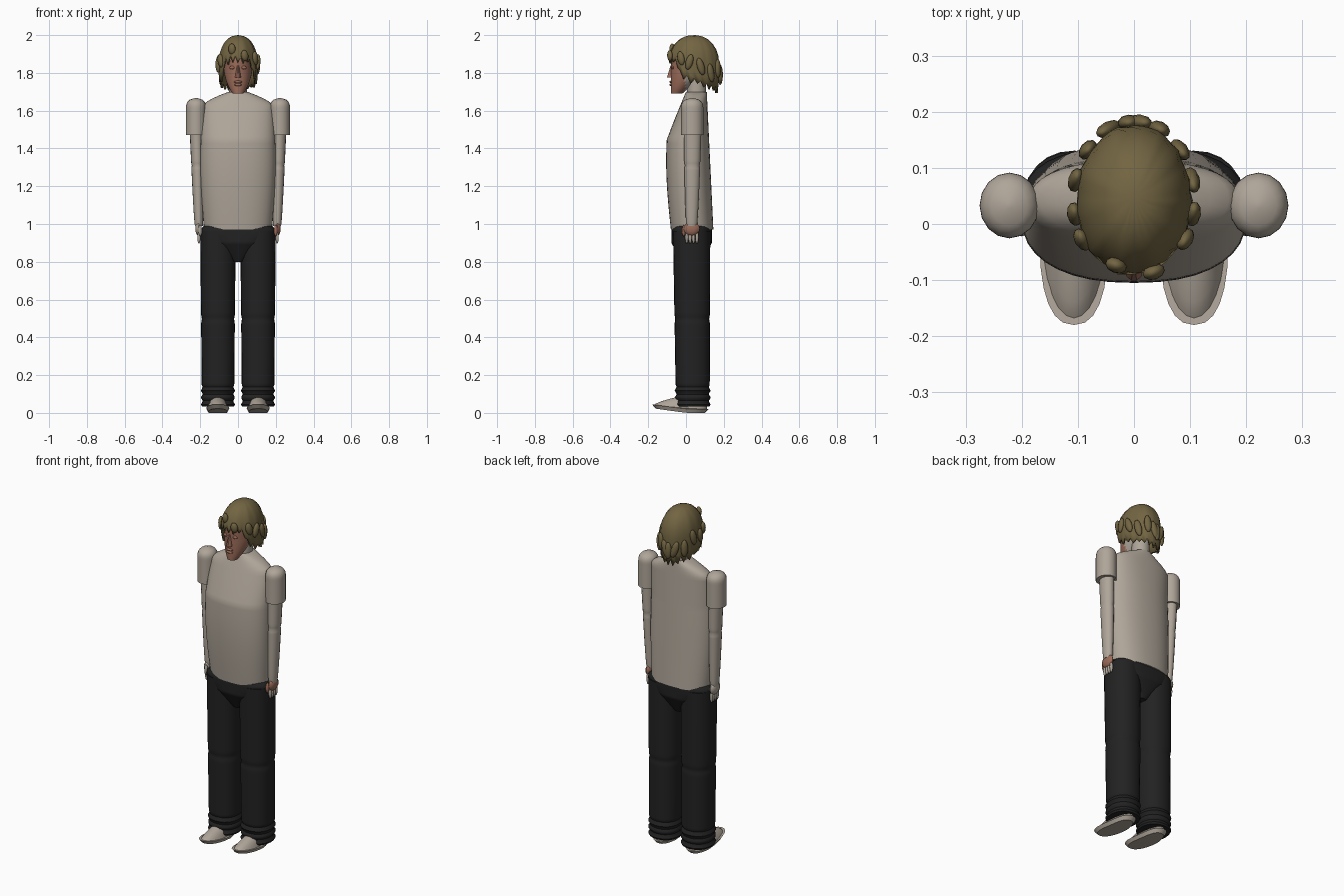
import bpy, bmesh, math, random
from mathutils import Matrix, Vector

random.seed(4)
default = bpy.data.objects.get("Cube")
if default:
    bpy.data.objects.remove(default, do_unlink=True)


def material(name, red, green, blue):
    made = bpy.data.materials.new(name)
    made.use_nodes = True
    color = (red, green, blue, 1)
    made.diffuse_color = color
    shader = next(n for n in made.node_tree.nodes if n.type == 'BSDF_PRINCIPLED')
    shader.inputs["Base Color"].default_value = color
    return made


beige = material("beige", .43, .38, .32)
black = material("soft_black", .016, .016, .016)
skin = material("skin", .33, .15, .1)
blond = material("dark_blond", .17, .13, .055)


def finish(name, bm, materials, sharp_angle=40):
    bmesh.ops.recalc_face_normals(bm, faces=bm.faces)
    for face in bm.faces:
        face.smooth = True
    mesh = bpy.data.meshes.new(name)
    bm.to_mesh(mesh)
    bm.free()
    mesh.set_sharp_from_angle(angle=math.radians(sharp_angle))
    for entry in materials:
        mesh.materials.append(entry)
    obj = bpy.data.objects.new(name, mesh)
    bpy.context.collection.objects.link(obj)
    return obj


def mix(start, end, t):
    return start + (end - start) * t


def ramp(t, start):
    return max(0, (t - start) / (1 - start))


def crease(t, place):
    return math.exp(-((t - place) * 60) ** 2)


def squarish(value, power):
    return math.copysign(abs(value) ** (2 / power), value)


def loft(name, color, bottom, top, shape, rows=12, sides=24, power=2):
    """Skin rounded sections; shape(t) gives centre x, half width, front y, back y."""
    bm = bmesh.new()
    loops = []
    for row in range(rows + 1):
        t = row / rows
        x, width, front, back = shape(t)
        loop = []
        for i in range(sides):
            angle = math.tau * i / sides
            across = squarish(math.cos(angle), power)
            along = squarish(math.sin(angle), power)
            loop.append(bm.verts.new((x + width * across,
                                      mix(front, back, (along + 1) / 2),
                                      mix(bottom, top, t))))
        loops.append(loop)
    for low, high in zip(loops, loops[1:]):
        for i in range(sides):
            bm.faces.new((low[i - 1], low[i], high[i], high[i - 1]))
    bm.faces.new(loops[0])
    bm.faces.new(loops[-1])
    return finish(name, bm, [color])


def blob(name, color, place, size, turn=0, tilt=0):
    bm = bmesh.new()
    bmesh.ops.create_uvsphere(bm, u_segments=10, v_segments=8, radius=1)
    bm.transform(Matrix.Translation(place) @ Matrix.Rotation(turn, 4, 'Z')
                 @ Matrix.Rotation(tilt, 4, 'Y') @ Matrix.Diagonal((*size, 1)))
    return finish(name, bm, [color], sharp_angle=60)


# Shirt: full chest, sloping shoulders, closing to the collar
def shirt_shape(t):
    swell = math.sin(math.pi * t)
    width = .18 + .02 * swell - .13 * ramp(t, .9) ** 1.5
    front = -.08 - .025 * swell + .08 * ramp(t, .65)
    return 0, width, front, mix(.145, .11, t)


loft("shirt", beige, .97, 1.7, shirt_shape, rows=40, sides=36, power=2.3)
loft("neck", beige, 1.66, 1.82, lambda t: (0, .047, .005, .105), rows=2)


# Trouser seat tapering down to the crotch
def seat_shape(t):
    width = .2 * min(1, .15 + 1.2 * t) - .03 * ramp(t, .85)
    depth = .107 * min(1, .5 + t) - .01 * ramp(t, .85)
    return 0, width, .03 - depth, .03 + depth


loft("trouser_seat", black, .8, 1, seat_shape, rows=20, sides=32, power=2.6)


def build_limbs(side, label, palm_color):
    # Trouser leg with a knee seam and a rumpled cuff
    def leg_shape(t):
        rumple = .005 * math.sin(math.tau * t / .04) if t < .12 else 0
        width = mix(.085, .094, t) + rumple - .004 * crease(t, .5)
        middle, depth = mix(.036, .03, t), width * 1.05
        return side * .106, width, middle - depth, middle + depth

    # Shoe sole and the upper narrowing to the ankle
    def sole_shape(t):
        return side * .107, mix(.05, .061, t), mix(-.16, -.18, t), mix(.1, .12, t)

    def upper_shape(t):
        return side * .107, mix(.056, .036, t), mix(-.17, -.04, t ** 1.3), .11

    # Short sleeve with a domed shoulder
    def sleeve_shape(t):
        radius = .053 * math.sqrt(1.01 - ramp(t, .7) ** 3)
        return side * .222, radius, .033 - radius * 1.1, .033 + radius * 1.1

    # Bare arm thinning to the wrist, with an elbow crease
    def arm_shape(t):
        radius = .021 + .015 * t ** .6 - .003 * crease(t, .63)
        middle, depth = mix(.03, .035, t), radius * 1.3
        return side * mix(.207, .22, t), radius, middle - depth, middle + depth

    loft(label + "_trouser_leg", black, .035, .96, leg_shape, rows=90, power=2.2)
    sole = loft(label + "_shoe_sole", beige, 0, .02, sole_shape, rows=2, power=2.4)
    upper = loft(label + "_shoe_upper", beige, .018, .08, upper_shape, rows=6)
    for shoe in (sole, upper):
        for vert in shoe.data.vertices:
            vert.co.z += max(0, -vert.co.y) * .14
    loft(label + "_sleeve", beige, 1.47, 1.667, sleeve_shape, rows=24, sides=16)
    loft(label + "_arm", beige, .99, 1.5, arm_shape, rows=40, sides=16)

    # Hand: palm, four fingers and a thumb
    blob(label + "_palm", palm_color, (side * .209, .03, .975), (.018, .043, .037))
    for k in range(4):
        blob(label + "_finger", beige, (side * .207, .004 + k * .018, .93),
             (.009, .009, .034))
    blob(label + "_thumb", palm_color, (side * .2, -.012, .965), (.01, .01, .03))


build_limbs(1, "left", skin)
build_limbs(-1, "right", beige)


# Head: skin on the face, beige behind the jaw
def head_shape(t):
    width = .076 * math.sin(math.pi * mix(.08, .83, t)) ** .7
    return 0, width, -.08 + .04 * ramp(t, .7), mix(-.02, .13, min(1, 2 * t))


head = loft("head", skin, 1.69, 1.95, head_shape, rows=16, sides=28)
head.data.materials.append(beige)
for face in head.data.polygons:
    face.material_index = int(face.center.y > 0)

loft("nose", skin, 1.775, 1.84,
     lambda t: (0, mix(.016, .006, t), mix(-.102, -.082, t), -.06), rows=3, sides=10)
for name, height in (("upper_lip", 1.752), ("lower_lip", 1.737)):
    blob(name, skin, (0, -.079, height), (.022, .009, .007))
for side in (1, -1):
    blob("eyelid", skin, (side * .03, -.071, 1.828), (.016, .007, .009))


# Hair cap: a dome whose ragged hem drops from the fringe to the nape
def hem_height(angle):
    facing = math.cos(angle)
    return 1.75 + .04 * facing + .08 * min(1, ramp(facing, .4) * 2)


def hair_point(angle, height, grow):
    dome = max(0, (height - 1.85) / .15)
    reach = grow * (max(0, 1 - dome ** 2) ** .45 - max(0, 1.8 - height) / 2)
    return Vector((.103 * reach * math.sin(angle),
                   .042 - .135 * reach * math.cos(angle), height))


def build_hair(strands=44, rows=9):
    bm = bmesh.new()
    crown = bm.verts.new((0, .05, 2))
    columns = []
    for i in range(strands):
        angle = math.tau * i / strands
        ragged = random.uniform(0, .03) if i % 2 else random.uniform(-.02, 0)
        drop = 2 - hem_height(angle) - ragged
        ridge = random.uniform(.975, 1.025)
        columns.append([bm.verts.new(hair_point(
            angle, 2 - drop * ((row + 1) / rows) ** 1.7, ridge)) for row in range(rows)])
    for i in range(strands):
        one, two = columns[i - 1], columns[i]
        bm.faces.new((crown, one[0], two[0]))
        for row in range(rows - 1):
            bm.faces.new((one[row], one[row + 1], two[row + 1], two[row]))
    cap = finish("hair", bm, [blond])
    cap.modifiers.new("thickness", 'SOLIDIFY').thickness = .012


build_hair()

# Loose locks, longer and lower toward the back
for side in (1, -1):
    for degrees in (20, 60, 80, 105, 130, 155, 175):
        angle = math.radians(degrees)
        height = 1.85 + .05 * math.cos(angle) + random.uniform(-.02, .03)
        length = mix(.025, .05, min(1, degrees / 120))
        blob("hair_lock", blond, hair_point(side * angle, height, 1.04),
             (.02, .014, length), turn=side * angle, tilt=random.uniform(-.3, .3))
